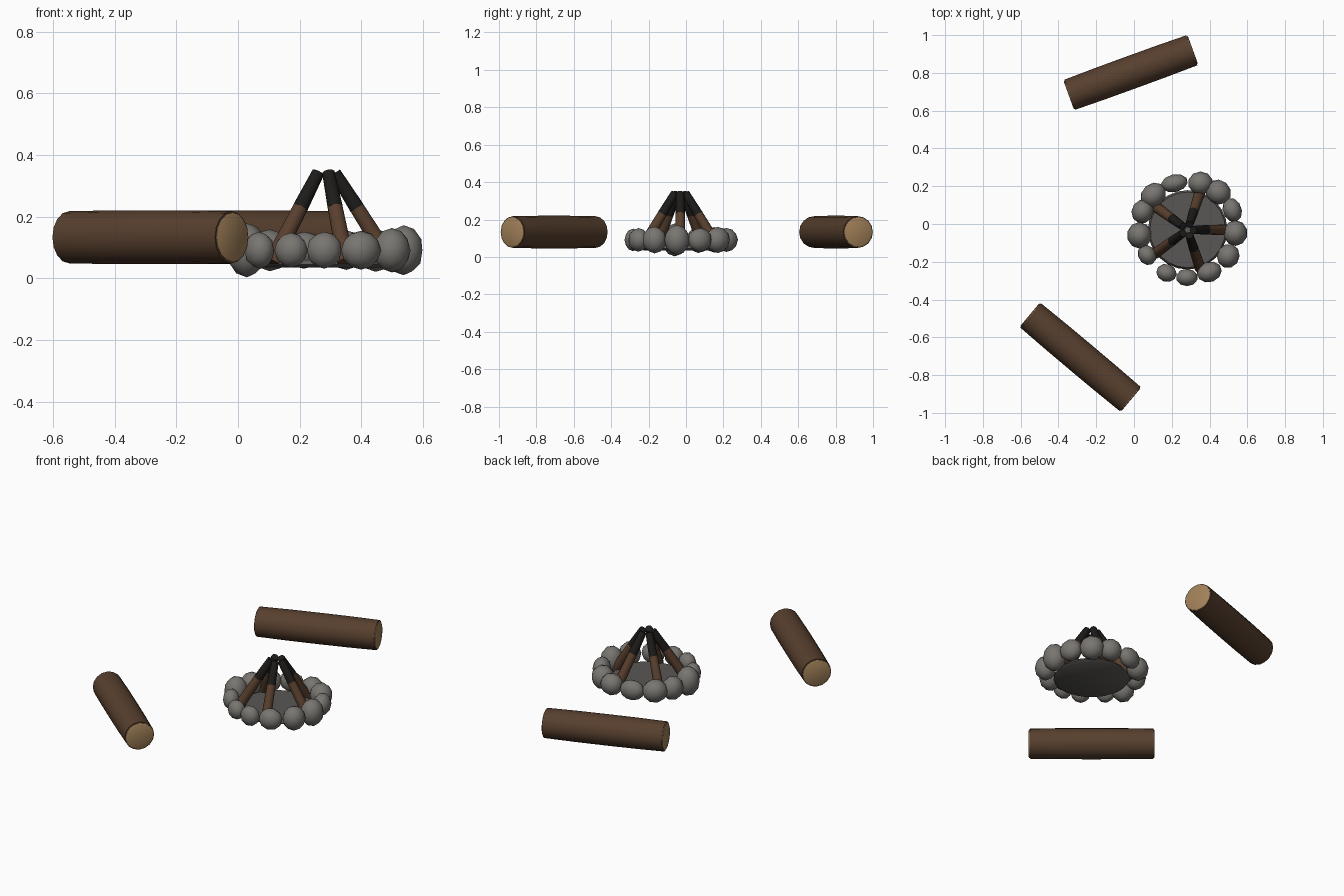
import bpy, bmesh
from math import radians, cos, sin, pi
from mathutils import Matrix, Vector

if "Cube" in bpy.data.objects:
    bpy.data.objects.remove(bpy.data.objects["Cube"])


def material(name, r, g, b):
    m = bpy.data.materials.new(name)
    m.diffuse_color = (r, g, b, 1)
    m.use_nodes = True
    m.node_tree.nodes["Principled BSDF"].inputs["Base Color"].default_value = m.diffuse_color
    return m


BARK = material("bark", 0.095, 0.05, 0.027)
CUT = material("cut_wood", 0.36, 0.22, 0.10)
STICK = material("stick_wood", 0.10, 0.05, 0.027)
CHAR = material("charcoal", 0.012, 0.011, 0.01)
STONE = material("stone", 0.19, 0.18, 0.165)
ASH = material("ash", 0.10, 0.095, 0.09)


def finish(name, bm, mat, matrix):
    bmesh.ops.recalc_face_normals(bm, faces=bm.faces[:])
    me = bpy.data.meshes.new(name)
    bm.to_mesh(me)
    bm.free()
    for p in me.polygons:
        p.use_smooth = True
    me.set_sharp_from_angle(angle=radians(40))
    me.materials.append(mat)
    ob = bpy.data.objects.new(name, me)
    ob.matrix_world = matrix
    bpy.context.collection.objects.link(ob)
    return ob


def lathe(name, profile, sides, mat, matrix):
    """Closed solid of revolution from (radius, z) pairs."""
    bm = bmesh.new()
    rings = [[bm.verts.new((r * cos(2 * pi * i / sides), r * sin(2 * pi * i / sides), z))
              for i in range(sides)] for r, z in profile]
    for a, b in zip(rings, rings[1:]):
        for i in range(sides):
            j = (i + 1) % sides
            bm.faces.new((a[i], a[j], b[j], b[i]))
    bm.faces.new(rings[0][::-1])
    bm.faces.new(rings[-1])
    return finish(name, bm, mat, matrix)


def along(start, direction):
    """Matrix placing local z along a direction."""
    return Matrix.Translation(start) @ Vector(direction).to_track_quat('Z', 'Y').to_matrix().to_4x4()


# Seat logs with pale cut ends
for tag, x, y, deg in (("back", -0.017, 0.802, 20), ("front", -0.284, -0.705, -40)):
    a = radians(deg)
    m = along((x, y, 0.133), (cos(a), sin(a), 0))
    lathe("seat_log_" + tag,
          [(0.0845, -0.344), (0.087, -0.17), (0.0875, 0), (0.087, 0.17), (0.0845, 0.344)],
          16, BARK, m)
    for side, s in (("left", -1), ("right", 1)):
        lathe(f"log_end_{tag}_{side}", [(0.079, 0.335 * s), (0.079, 0.347 * s), (0.073, 0.35 * s)],
              16, CUT, m)

# Ash bed
CX, CY = 0.284, -0.031
lathe("ash_bed", [(0.195, 0.035), (0.21, 0.045), (0.2, 0.06)], 24, ASH,
      Matrix.Translation((CX, CY, 0)))

# Ring of stones: x, y, half sizes x y z, turn in degrees
stones = [
    (0.352, 0.217, 0.066, 0.061, 0.064, 0), (0.446, 0.169, 0.070, 0.064, 0.070, -40),
    (0.520, 0.074, 0.050, 0.066, 0.064, 20), (0.537, -0.048, 0.064, 0.068, 0.081, 0),
    (0.499, -0.169, 0.060, 0.065, 0.072, -20), (0.399, -0.254, 0.067, 0.054, 0.063, 20),
    (0.280, -0.283, 0.058, 0.046, 0.060, 0), (0.172, -0.259, 0.055, 0.047, 0.057, -20),
    (0.069, -0.164, 0.047, 0.056, 0.060, 30), (0.029, -0.060, 0.066, 0.070, 0.088, 0),
    (0.045, 0.066, 0.058, 0.064, 0.070, -20), (0.103, 0.153, 0.072, 0.062, 0.068, 40),
    (0.214, 0.216, 0.072, 0.047, 0.060, 12),
]
for i, (x, y, sx, sy, sz, turn) in enumerate(stones):
    bm = bmesh.new()
    bmesh.ops.create_icosphere(bm, subdivisions=2, radius=1,
                               matrix=Matrix.Diagonal((sx, sy, sz, 1)))
    ob = finish(f"ring_stone_{i + 1}", bm, STONE,
                Matrix.Translation((x, y, 0.091)) @ Matrix.Rotation(radians(turn), 4, 'Z'))

# Leaning sticks with charred tips
for i in range(5):
    a = 2 * pi * i / 5
    d = Vector((cos(a), sin(a), 0))
    base = Vector((CX, CY, 0.05)) + d * 0.214
    tip = Vector((CX, CY, 0.342)) + d * 0.030
    axis = tip - base
    n = axis.length
    m = along(base, axis)
    lathe(f"stick_{i + 1}", [(0.029, 0), (0.025, n * 0.62)], 10, STICK, m)
    lathe(f"charred_tip_{i + 1}", [(0.0255, n * 0.61), (0.021, n)], 10, CHAR, m)
